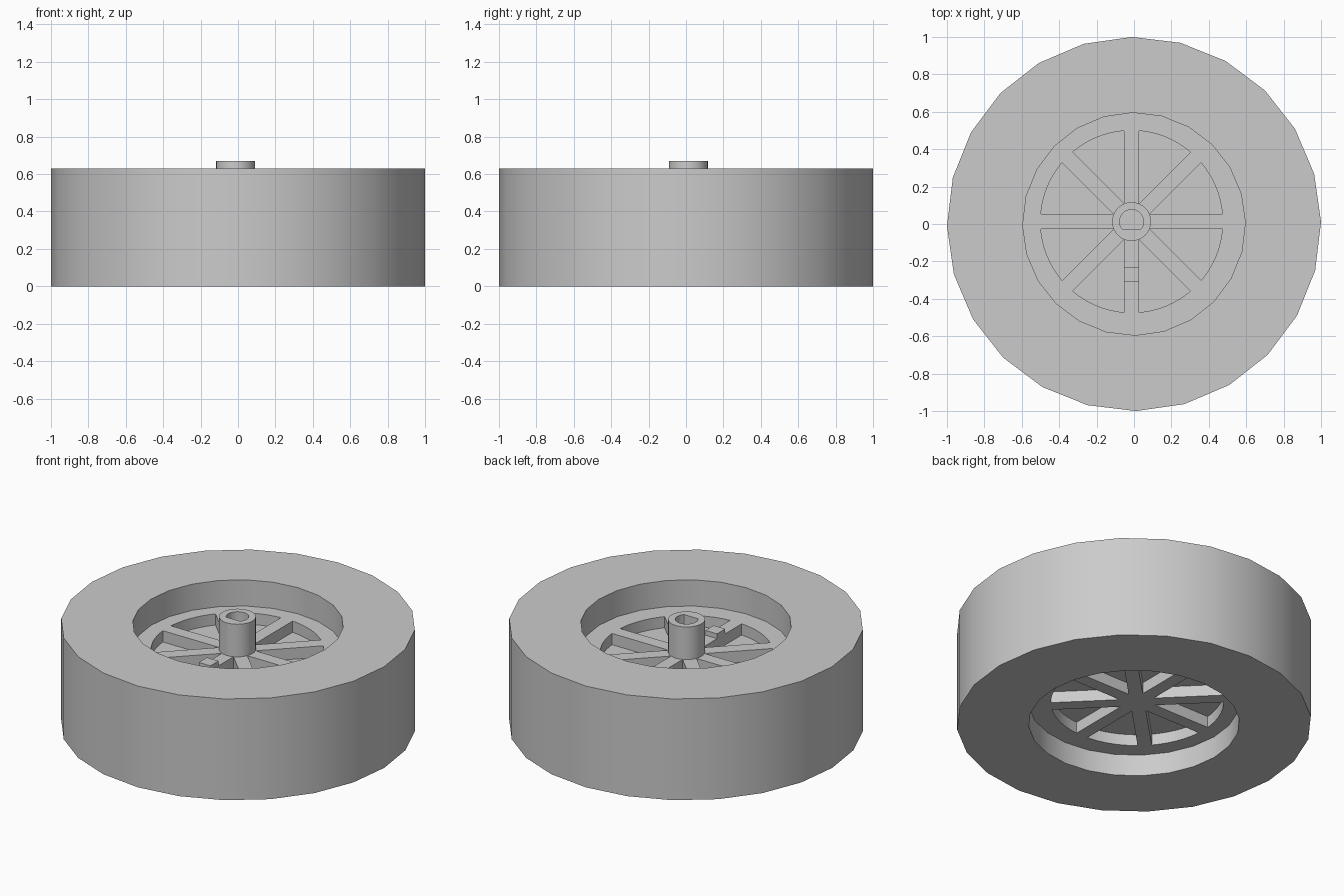
import bpy, bmesh
from math import sin, cos, pi, asin, radians

if "Cube" in bpy.data.objects:
    bpy.data.objects.remove(bpy.data.objects["Cube"], do_unlink=True)

HEIGHT, HUB_TOP = 0.63, 0.67          # tyre and hub tops
DISC_LOW, DISC_TOP, POCKET = 0.134, 0.467, 0.07
HUB = (-0.013, 0.013)                 # hub axis, slightly off centre
HUB_R, WINDOW_R, SPOKE = 0.104, 0.487, 0.04
TURN = radians(0.6)

grey = bpy.data.materials.new("plain grey")
grey.use_nodes = True
grey.diffuse_color = (0.6, 0.6, 0.6, 1)
grey.node_tree.nodes["Principled BSDF"].inputs["Base Color"].default_value = (0.6, 0.6, 0.6, 1)


def arc(radius, start, end, steps, centre=(0, 0)):
    """Points along an arc, both ends included."""
    return [(centre[0] + radius * cos(start + (end - start) * i / steps),
             centre[1] + radius * sin(start + (end - start) * i / steps))
            for i in range(steps + 1)]


def circle(radius, sides, centre=(0, 0)):
    return arc(radius, TURN, TURN + 2 * pi, sides, centre)[:-1]


def prisms(name, parts):
    """One object from (outline, bottom, top) prisms."""
    bm = bmesh.new()
    for outline, low, high in parts:
        base = bm.faces.new([bm.verts.new((x, y, low)) for x, y in outline])
        top = bmesh.ops.extrude_face_region(bm, geom=[base], use_keep_orig=True)
        verts = [v for v in top["geom"] if isinstance(v, bmesh.types.BMVert)]
        bmesh.ops.translate(bm, verts=verts, vec=(0, 0, high - low))
    bmesh.ops.recalc_face_normals(bm, faces=bm.faces)
    mesh = bpy.data.meshes.new(name)
    bm.to_mesh(mesh)
    bm.free()
    mesh.materials.append(grey)
    obj = bpy.data.objects.new(name, mesh)
    bpy.context.collection.objects.link(obj)
    return obj


def cut(target, cutter):
    """Subtract the cutter, then remove it."""
    mod = target.modifiers.new("cut", "BOOLEAN")
    mod.operation, mod.solver, mod.object = "DIFFERENCE", "EXACT", cutter
    bpy.ops.object.select_all(action="DESELECT")
    bpy.context.view_layer.objects.active = target
    target.select_set(True)
    bpy.ops.object.modifier_apply(modifier=mod.name)
    bpy.data.objects.remove(cutter, do_unlink=True)


def smooth(obj):
    bpy.ops.object.select_all(action="DESELECT")
    bpy.context.view_layer.objects.active = obj
    obj.select_set(True)
    bpy.ops.object.shade_smooth_by_angle(angle=radians(30))


# Tyre: a thick ring
tyre = prisms("tyre", [(circle(1.0, 24), 0, HEIGHT)])
cut(tyre, prisms("tyre_hole", [(circle(0.595, 24), -0.1, HEIGHT + 0.1)]))

# Wheel disc with eight wedge pockets on each side, leaving spokes and a web
disc = prisms("wheel_disc", [(circle(0.6, 24), DISC_LOW, DISC_TOP)])
wedges = []
inner = SPOKE / sin(pi / 8)
half = pi / 8 - asin(SPOKE / WINDOW_R)
for i in range(8):
    mid = (i + 0.5) * pi / 4
    wedge = arc(WINDOW_R, mid - half, mid + half, 8, HUB)
    wedge.append((HUB[0] + inner * cos(mid), HUB[1] + inner * sin(mid)))
    wedges.append((wedge, DISC_TOP - POCKET, DISC_TOP + 0.1))
    wedges.append((wedge, DISC_LOW - 0.1, DISC_LOW + POCKET))
cut(disc, prisms("pockets", wedges))

# Hub with a D-shaped bore
hub = prisms("hub", [(circle(HUB_R, 32, HUB), DISC_TOP - POCKET, HUB_TOP)])
flat = asin(0.043 / 0.064)
bore = arc(0.064, -flat, pi + flat, 24, HUB)
cut(hub, prisms("bore", [(bore, DISC_TOP, HUB_TOP + 0.1)]))

# Small raised block on the front spoke
x = HUB[0]
block = prisms("spoke_block", [([(x - SPOKE, -0.31), (x + SPOKE, -0.31),
                                 (x + SPOKE, -0.23), (x - SPOKE, -0.23)],
                                DISC_TOP - 0.02, DISC_TOP + 0.03)])

for part in (tyre, disc, hub):
    smooth(part)
